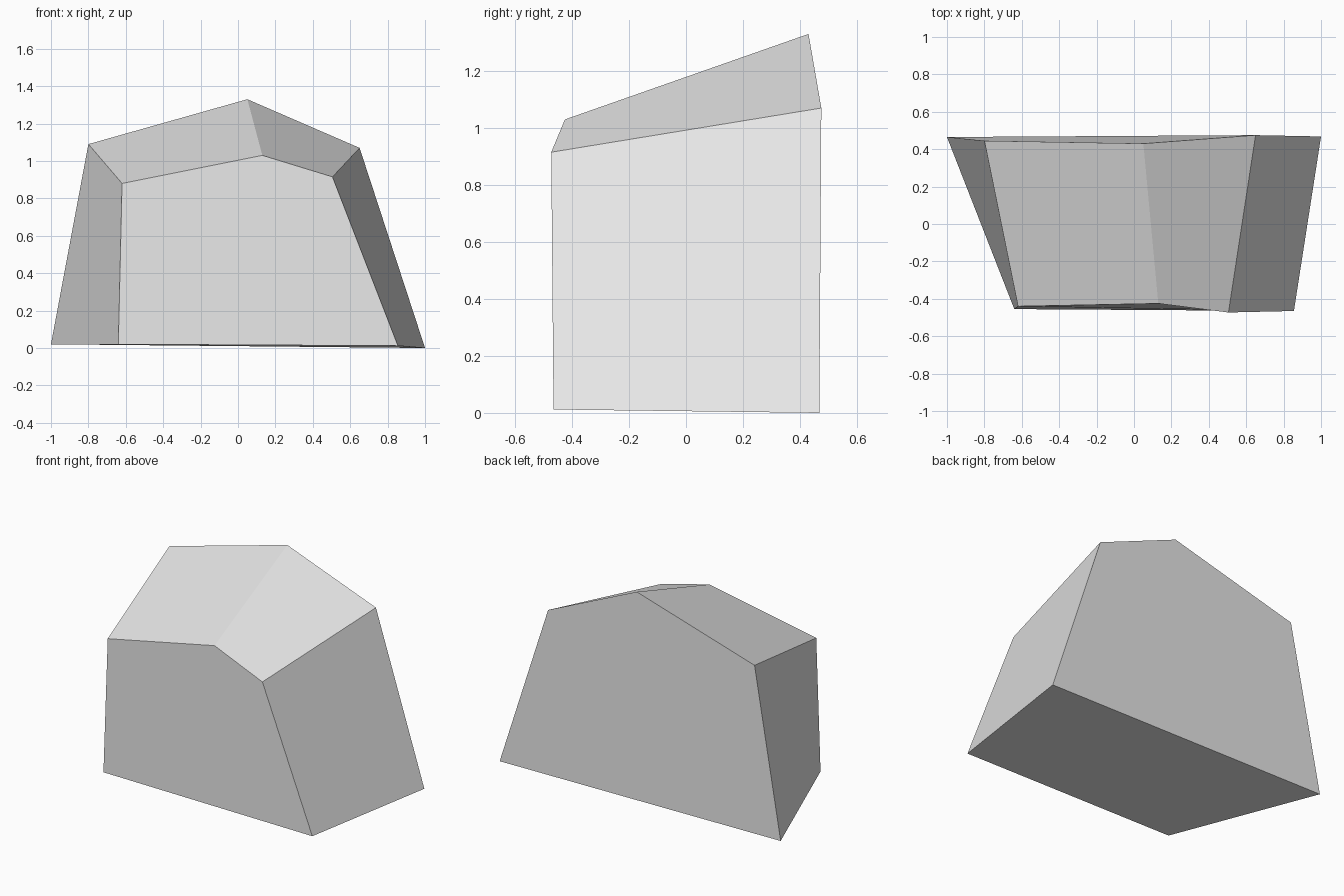
import bpy
import bmesh

if "Cube" in bpy.data.objects:
    bpy.data.objects.remove(bpy.data.objects["Cube"])

# One flat grey for the whole stone
grey = bpy.data.materials.new("light_grey")
grey.diffuse_color = (0.8, 0.8, 0.8, 1.0)
grey.use_nodes = True
grey.node_tree.nodes["Principled BSDF"].inputs["Base Color"].default_value = grey.diffuse_color

# Five-sided end profiles, from lower left over the ridge to lower right
front = [(-0.64, -0.455, 0.02), (-0.62, -0.44, 0.88), (0.13, -0.425, 1.03),
         (0.505, -0.473, 0.915), (0.855, -0.465, 0.012)]
back = [(-1.0, 0.465, 0.02), (-0.80, 0.445, 1.09), (0.05, 0.43, 1.33),
        (0.65, 0.475, 1.07), (1.0, 0.468, 0.0)]

# Loft the two profiles into a closed block
bm = bmesh.new()
f = [bm.verts.new(p) for p in front]
b = [bm.verts.new(p) for p in back]
bm.faces.new(f)
bm.faces.new(b[::-1])
for i in range(5):
    j = (i + 1) % 5
    bm.faces.new((f[i], b[i], b[j], f[j]))
bmesh.ops.recalc_face_normals(bm, faces=bm.faces)

mesh = bpy.data.meshes.new("stone_block")
bm.to_mesh(mesh)
bm.free()
mesh.materials.append(grey)
stone = bpy.data.objects.new("stone_block", mesh)
bpy.context.collection.objects.link(stone)
